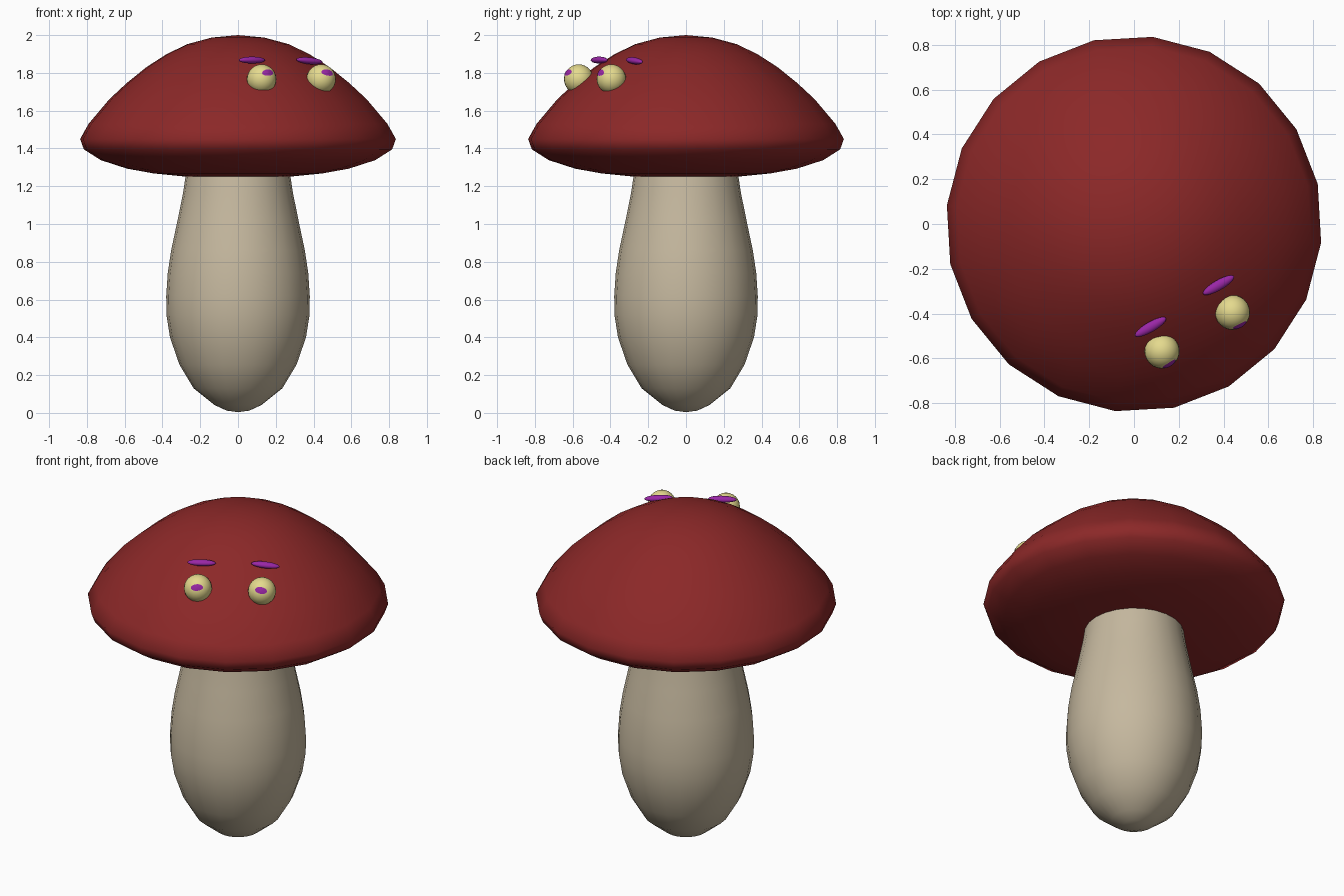
import bpy, bmesh, math
from mathutils import Vector, Matrix

if "Cube" in bpy.data.objects:
    bpy.data.objects.remove(bpy.data.objects["Cube"])


def material(name, rgb):
    m = bpy.data.materials.new(name)
    m.diffuse_color = (*rgb, 1)
    m.use_nodes = True
    m.node_tree.nodes["Principled BSDF"].inputs["Base Color"].default_value = m.diffuse_color
    return m


RED = material("cap red", (0.26, 0.021, 0.021))
BEIGE = material("stem beige", (0.56, 0.48, 0.345))
CREAM = material("eye cream", (0.78, 0.70, 0.27))
PURPLE = material("purple", (0.32, 0.02, 0.38))


def finish(name, bm, mat):
    bmesh.ops.recalc_face_normals(bm, faces=bm.faces)
    me = bpy.data.meshes.new(name)
    bm.to_mesh(me)
    bm.free()
    me.materials.append(mat)
    for p in me.polygons:
        p.use_smooth = True
    ob = bpy.data.objects.new(name, me)
    bpy.context.collection.objects.link(ob)
    return ob


def lathe(name, profile, sides, turn, mat):
    """Revolve (radius, height) points; zero radius gives a pole."""
    bm = bmesh.new()
    rings = []
    for r, z in profile:
        if r == 0:
            rings.append([bm.verts.new((0, 0, z))] * sides)
        else:
            angles = [turn + math.tau * i / sides for i in range(sides)]
            rings.append([bm.verts.new((r * math.cos(a), r * math.sin(a), z)) for a in angles])
    for a, b in zip(rings, rings[1:]):
        for i in range(sides):
            j = (i + 1) % sides
            bm.faces.new(list(dict.fromkeys((a[i], a[j], b[j], b[i]))))
    return finish(name, bm, mat)


def ellipsoid(name, centre, radii, turn, tilt, mat):
    bm = bmesh.new()
    bmesh.ops.create_uvsphere(bm, u_segments=24, v_segments=14, radius=1)
    m = (Matrix.Translation(centre) @ Matrix.Rotation(turn, 4, 'Z')
         @ Matrix.Rotation(tilt, 4, 'Y') @ Matrix.Diagonal((*radii, 1)))
    bmesh.ops.transform(bm, matrix=m, verts=bm.verts)
    return finish(name, bm, mat)


# Cap: domed top, rounded rim, gently bulging underside
TURN = math.radians(-5.7)
lathe("cap", [(0, 1.245), (0.29, 1.252), (0.45, 1.268), (0.59, 1.293), (0.73, 1.338),
              (0.82, 1.395), (0.84, 1.45), (0.795, 1.53), (0.685, 1.66), (0.59, 1.748),
              (0.485, 1.832), (0.38, 1.899), (0.27, 1.952), (0.14, 1.987), (0, 2.0)],
      20, TURN, RED)

# Stem: bulging foot tapering up into the cap
lathe("stem", [(0, 0.004), (0.06, 0.012), (0.125, 0.042), (0.235, 0.13), (0.31, 0.255),
               (0.36, 0.40), (0.379, 0.52), (0.38, 0.62), (0.372, 0.74), (0.354, 0.86),
               (0.32, 1.02), (0.29, 1.17), (0.275, 1.27), (0.26, 1.34), (0, 1.36)],
      24, 0, BEIGE)

# Face is turned towards the front right
FACE = math.radians(30)
EYE_R = 0.078
look = Vector((math.sin(FACE) * math.cos(0.47), -math.cos(FACE) * math.cos(0.47), math.sin(0.47)))
side = Vector((math.cos(FACE), math.sin(FACE), 0))
up = side.cross(look) * -1


def pupil(name, centre, roll):
    """Thin oval patch wrapped on the eyeball."""
    s = side * math.cos(roll) + up * math.sin(roll)
    t = up * math.cos(roll) - side * math.sin(roll)
    bm = bmesh.new()
    rings = []
    for k in (0.001, 0.5, 1):
        ring = []
        for i in range(20):
            a = math.tau * i / 20
            p = look * EYE_R + s * 0.037 * k * math.cos(a) + t * 0.019 * k * math.sin(a)
            ring.append(bm.verts.new(centre + p.normalized() * (EYE_R + 0.0015)))
        rings.append(ring)
    bm.faces.new(rings[0])
    for a, b in zip(rings, rings[1:]):
        for i in range(20):
            j = (i + 1) % 20
            bm.faces.new((a[i], a[j], b[j], b[i]))
    ob = finish(name, bm, PURPLE)
    if ob.data.polygons[0].normal.dot(look) < 0:
        ob.data.flip_normals()


# Eyes, pupils and brows
parts = (("left", (0.125, -0.568, 1.767), (0.074, -0.460, 1.868), 0.0, 0.1),
         ("right", (0.440, -0.395, 1.767), (0.378, -0.273, 1.864), 0.09, -0.15))
for label, eye, brow, tilt, roll in parts:
    ellipsoid(label + "_eye", eye, (EYE_R,) * 3, 0, 0, CREAM)
    pupil(label + "_pupil", Vector(eye), roll)
    ellipsoid(label + "_brow", brow, (0.08, 0.023, 0.018), FACE, tilt, PURPLE)
